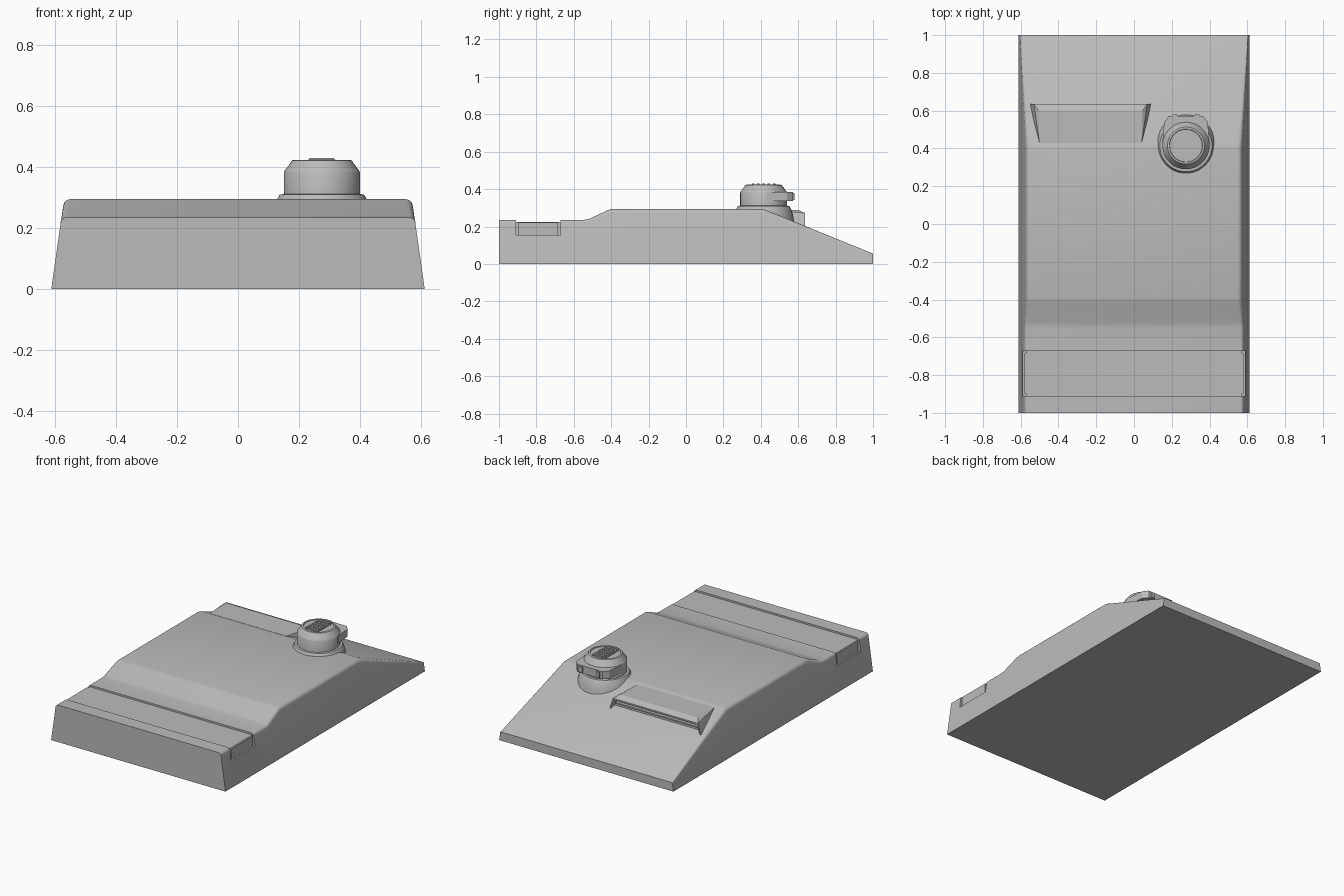
import bpy, bmesh, math
from mathutils import Vector

if "Cube" in bpy.data.objects:
    bpy.data.objects.remove(bpy.data.objects["Cube"])

grey = bpy.data.materials.new("plain grey")
grey.diffuse_color = (0.5, 0.5, 0.5, 1)
grey.use_nodes = True
grey.node_tree.nodes["Principled BSDF"].inputs["Base Color"].default_value = grey.diffuse_color


def finish(name, bm, smooth=30):
    bmesh.ops.recalc_face_normals(bm, faces=bm.faces)
    me = bpy.data.meshes.new(name)
    bm.to_mesh(me)
    bm.free()
    ob = bpy.data.objects.new(name, me)
    bpy.context.collection.objects.link(ob)
    me.materials.append(grey)
    bpy.ops.object.select_all(action='DESELECT')
    ob.select_set(True)
    bpy.context.view_layer.objects.active = ob
    if smooth:
        bpy.ops.object.shade_smooth_by_angle(angle=math.radians(smooth))
    return ob


def loft(rings):
    bm = bmesh.new()
    vs = [[bm.verts.new(p) for p in r] for r in rings]
    n = len(vs[0])
    for a, b in zip(vs, vs[1:]):
        for i in range(n):
            j = (i + 1) % n
            bm.faces.new((a[i], a[j], b[j], b[i]))
    bm.faces.new(vs[0])
    bm.faces.new(vs[-1])
    return bm


def add_box(bm, x0, x1, y0, y1, z0, z1):
    r = bmesh.ops.create_cube(bm, size=1)
    for v in r['verts']:
        v.co = Vector((x0 if v.co.x < 0 else x1, y0 if v.co.y < 0 else y1,
                       z0 if v.co.z < 0 else z1))


def lathe(name, profile, cx, cy, seg=48):
    rings = [[(cx + r * math.cos(2 * math.pi * i / seg),
               cy + r * math.sin(2 * math.pi * i / seg), z) for i in range(seg)]
             for r, z in profile]
    return finish(name, loft(rings))


def cut(ob, boxes):
    bm = bmesh.new()
    for b in boxes:
        add_box(bm, *b)
    cutter = finish("cutter", bm, 0)
    cutter.hide_render = True
    m = ob.modifiers.new("cut", 'BOOLEAN')
    m.operation, m.solver, m.object = 'DIFFERENCE', 'EXACT', cutter
    m.use_self = True
    bpy.context.view_layer.objects.active = ob
    bpy.ops.object.modifier_apply(modifier=m.name)
    bpy.data.objects.remove(cutter)


# body: tapered section with rounded shoulders, lofted front to back
def side_x(z):
    return 0.612 - 0.132 * z


def section(y, z, r):
    half = [(side_x(0), 0)]
    cx, cz = side_x(z) - r, z - r
    for k in range(6):
        a = math.radians(5 + 85 * k / 5)
        half.append((cx + r * math.cos(a), cz + r * math.sin(a)))
    return [(x, y, h) for x, h in half] + [(-x, y, h) for x, h in reversed(half)]


stations = [(-1, .235, .018), (-.55, .235, .018), (-.52, .240, .02), (-.41, .291, .025),
            (-.39, .295, .025), (.40, .295, .025), (.42, .291, .025), (1, .055, .006)]
body = finish("body", loft([section(*s) for s in stations]))

# shallow channel across the top and a clip recess in each side
cut(body, [(-.7, .7, -.91, -.672, .224, .4),
           (.572, .7, -.91, -.672, .155, .3),
           (-.7, -.572, -.91, -.672, .155, .3)])

# clip plates standing inside the side recesses
bm = bmesh.new()
for s in (-1, 1):
    x0, x1 = sorted((s * .57, s * .581))
    add_box(bm, x0, x1, -.897, -.685, .156, .222)
finish("side_clips", bm, 0)

# rear vent hood: flared ends, sloped lip and an open back
bm = bmesh.new()
mid = -.23
pts = [(.27, .43, .288), (.275, .60, .288), (.30, .636, .272), (.322, .636, .195),
       (.30, .53, .235), (.27, .43, .25)]
for x, y, z in pts:
    for s in (-1, 1):
        bm.verts.new((mid + s * x, y, z))
bmesh.ops.convex_hull(bm, input=bm.verts)
bmesh.ops.dissolve_limit(bm, angle_limit=.02, verts=bm.verts, edges=bm.edges)
bm.normal_update()
back = max(bm.faces, key=lambda f: f.normal.y * f.calc_area())
bmesh.ops.inset_region(bm, faces=[back], thickness=.012)
bmesh.ops.inset_region(bm, faces=[back], thickness=.002, depth=-.03)
finish("vent_hood", bm, 0)

bm = bmesh.new()
add_box(bm, mid - .29, mid + .29, .606, .625, .236, .244)
finish("vent_slat", bm, 0)

# filler collar and cap
CX, CY = .275, .415
lathe("collar", [(.168, .20), (.158, .26), (.146, .296), (.138, .310), (.12, .312)], CX, CY)
lathe("cap", [(.125, .30), (.125, .382), (.122, .388), (.102, .415), (.098, .422),
              (.088, .424), (.086, .420), (.05, .420)], CX, CY)

# latch block behind the cap
outline = [(-.125, .43), (-.115, .54), (-.09, .572), (.09, .572), (.115, .54), (.125, .43)]
finish("cap_latch", loft([[(CX + x, y, z) for x, y in outline] for z in (.336, .384)]), 0)
bm = bmesh.new()
for x in (-.06, .06):
    add_box(bm, CX + x - .012, CX + x + .012, .56, .58, .342, .378)
finish("latch_lugs", bm, 0)

# grip plate with ridges on the cap
bm = bmesh.new()
add_box(bm, CX - .045, CX + .045, CY - .07, CY + .07, .41, .425)
for k in range(5):
    y = CY - .056 + k * .028
    add_box(bm, CX - .04, CX + .04, y - .007, y + .007, .42, .430)
finish("cap_grip", bm, 0)
